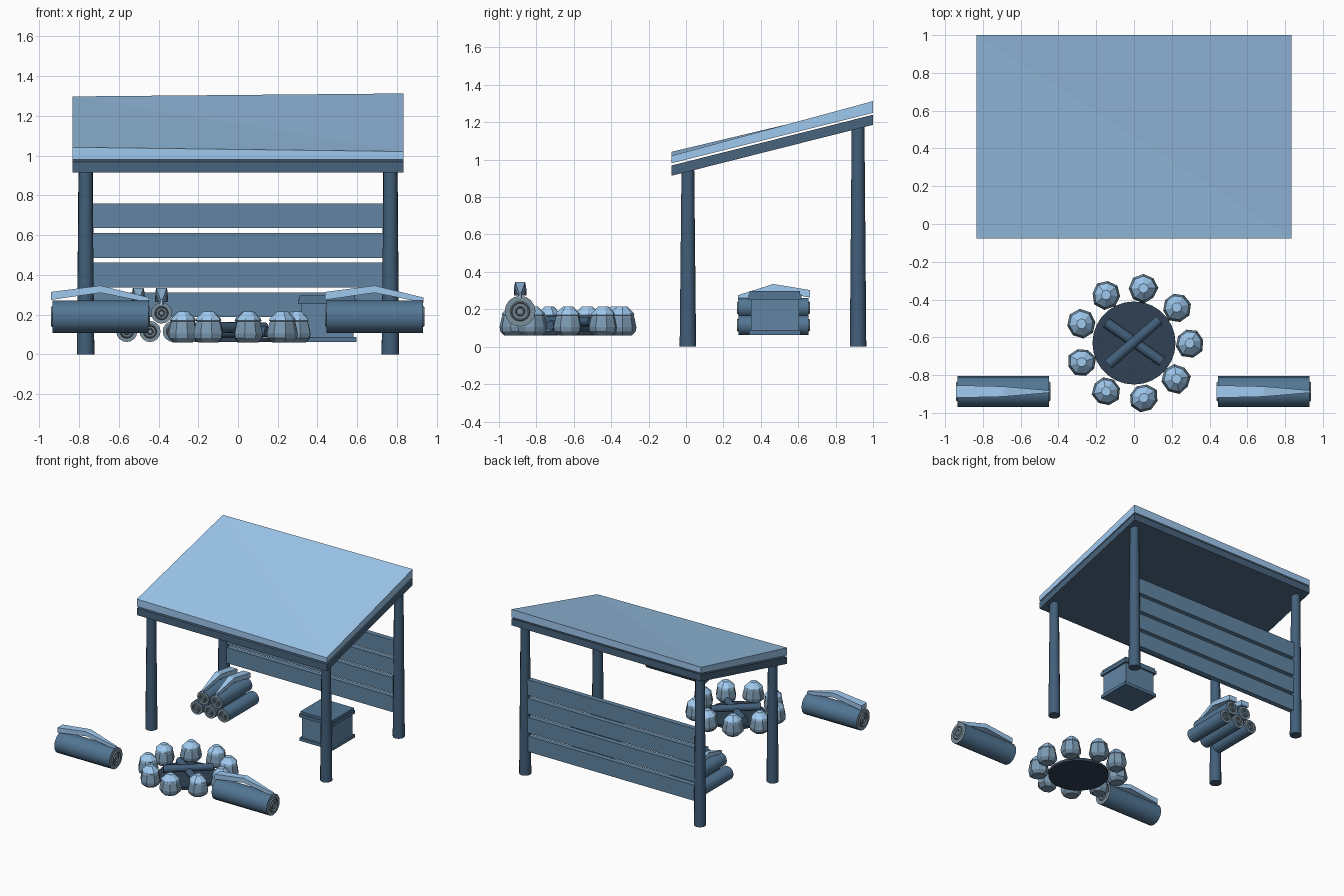
import bpy, bmesh, math, random
from mathutils import Matrix, Vector

if "Cube" in bpy.data.objects:
    bpy.data.objects.remove(bpy.data.objects["Cube"])

random.seed(4)


def material(name, r, g, b):
    m = bpy.data.materials.new(name)
    m.diffuse_color = (r, g, b, 1)
    m.use_nodes = True
    m.node_tree.nodes["Principled BSDF"].inputs["Base Color"].default_value = m.diffuse_color
    return m


SNOW = material("snow", 0.35, 0.59, 0.87)
WOOD = material("dark_wood", 0.055, 0.115, 0.195)
BEAM = material("beam_wood", 0.065, 0.125, 0.2)
PLANK = material("plank_wood", 0.12, 0.235, 0.365)
LOG = material("log_side", 0.085, 0.18, 0.295)
END = material("log_end", 0.2, 0.28, 0.34)
STONE = material("stone", 0.2, 0.32, 0.44)
ASH = material("ash", 0.03, 0.053, 0.088)


def finish(name, bm, mat, smooth=False, matrix=None):
    if matrix is not None:
        bm.transform(matrix)
    bmesh.ops.recalc_face_normals(bm, faces=bm.faces)
    me = bpy.data.meshes.new(name)
    bm.to_mesh(me)
    bm.free()
    me.materials.append(mat)
    ob = bpy.data.objects.new(name, me)
    bpy.context.collection.objects.link(ob)
    if smooth:
        bpy.ops.object.select_all(action='DESELECT')
        bpy.context.view_layer.objects.active = ob
        ob.select_set(True)
        bpy.ops.object.shade_smooth_by_angle(angle=math.radians(40))
    return ob


def loft(name, rings, mat, smooth=False, matrix=None, fold=None):
    """Skin a list of equally sized point rings and cap both ends."""
    bm = bmesh.new()
    loops = [[bm.verts.new(p) for p in ring] for ring in rings]
    n = len(loops[0])
    for a, b in zip(loops, loops[1:]):
        for i in range(n):
            j = (i + 1) % n
            bm.faces.new((a[i], a[j], b[j], b[i]))
    bm.faces.new(loops[0][::-1])
    bm.faces.new(loops[-1])
    if fold:  # crease the last cap between two of its corners
        bmesh.ops.connect_verts(bm, verts=[loops[-1][i] for i in fold])
    return finish(name, bm, mat, smooth, matrix)


def lathe(name, profile, sides, mat, smooth=False, matrix=None, wobble=None):
    """Turn (radius, height) pairs around z, optionally with uneven spokes."""
    wob = wobble or [1] * sides
    rings = [[(r * wob[i] * math.cos(math.tau * i / sides),
               r * wob[i] * math.sin(math.tau * i / sides), z)
              for i in range(sides)] for r, z in profile]
    return loft(name, rings, mat, smooth, matrix)


def box(name, lo, hi, mat):
    return loft(name, [[(lo[0], lo[1], z), (hi[0], lo[1], z),
                        (hi[0], hi[1], z), (lo[0], hi[1], z)] for z in (lo[2], hi[2])], mat)


def log(name, centre, length, r, turn=0.0, snow=True):
    """Log along local x with raised growth rings and a strip of snow on top."""
    h, s = length / 2, 0.008
    half = [(r * 0.2, h - s), (r * 0.27, h), (r * 0.34, h - s),
            (r * 0.5, h - s), (r * 0.58, h), (r * 0.66, h - s), (r, h - s)]
    profile = [(a, -z) for a, z in half] + half[::-1]
    spin = Matrix.Rotation(turn, 4, 'Z')
    place = Matrix.Translation(centre) @ spin
    ob = lathe(name, profile, 16, LOG, True, place @ Matrix.Rotation(math.pi / 2, 4, 'Y'))
    ob.data.materials.append(END)
    axis = spin @ Vector((1, 0, 0))
    for p in ob.data.polygons:
        p.material_index = int(abs(p.normal.dot(axis)) > 0.3)
    if snow:
        stations = [(-h, 0.033, 0.002, 0.042), (0, 0.027, 0.038, 0.074),
                    (h - 0.005, 0.006, -0.012, 0.014)]
        loft(name + "_snow", [[(x, -w, r + b), (x, w, r + b), (x, w, r + t), (x, -w, r + t)]
                              for x, w, b, t in stations], SNOW, matrix=place)


# Roof: warped snow sheet over a supporting slab
def sloped_slab(name, x, bottom, tops, mat):
    y0, y1 = -0.077, 1.0
    xy = [(-x, y0), (x, y0), (x, y1), (-x, y1)]
    loft(name, [[(*p, z) for p, z in zip(xy, bottom)],
                [(*p, z) for p, z in zip(xy, tops)]], mat, fold=(1, 3))


sloped_slab("roof_snow", 0.833, (0.981, 0.981, 1.25, 1.25), (1.042, 1.021, 1.313, 1.298), SNOW)
sloped_slab("roof_slab", 0.833, (0.914, 0.914, 1.186, 1.186), (0.969, 0.969, 1.24, 1.24), BEAM)

# Posts
for side, sx in (("left", -1), ("right", 1)):
    for end, y, top in (("front", 0.01, 0.95), ("back", 0.92, 1.19)):
        lathe(f"{end}_{side}_post", [(0.044, 0), (0.034, top)], 12, WOOD, True,
              Matrix.Translation((sx * 0.767, y, 0)))

# Back wall boards
for i in range(4):
    z = 0.188 + 0.149 * i
    box(f"wall_board_{i + 1}", (-0.75, 0.9, z), (0.75, 0.94, z + 0.124), PLANK)

# Log seats
for side, x in (("left", -0.692), ("right", 0.688)):
    log(f"{side}_log_seat", (x, -0.887, 0.19), 0.5, 0.082)

# Firewood stack
for i, (x, z) in enumerate([(-0.56, 0.115), (-0.443, 0.115), (-0.326, 0.115),
                            (-0.502, 0.208), (-0.385, 0.208)]):
    log(f"firewood_{i + 1}", (x, 0.467, z), 0.39, 0.053, -math.pi / 2, snow=i > 2)

# Storage crate
for name, half_x, half_y, z0, z1 in (("crate_base", 0.147, 0.137, 0.063, 0.088),
                                     ("crate_body", 0.132, 0.128, 0.085, 0.26),
                                     ("crate_lid_rim", 0.147, 0.142, 0.253, 0.278),
                                     ("crate_lid", 0.14, 0.135, 0.278, 0.297)):
    box(name, (0.45 - half_x, 0.475 - half_y, z0), (0.45 + half_x, 0.475 + half_y, z1),
        PLANK if name == "crate_body" else LOG)

# Fire pit: ash bed, ring of snow-capped stones, crossed sticks
cx, cy = 0.0, -0.63
lathe("ash_bed", [(0.22, 0.063), (0.22, 0.085)], 28, ASH, True, Matrix.Translation((cx, cy, 0)))
stone = [(0.05, 0), (0.073, 0.022), (0.077, 0.045), (0.066, 0.098), (0.055, 0.115)]
cap = [(0.055, 0.103), (0.066, 0.11), (0.063, 0.121), (0.026, 0.157)]
for i in range(9):
    a = math.tau * i / 9
    at = Vector((cx + 0.295 * math.cos(a), cy + 0.295 * math.sin(a), 0.059))
    m = Matrix.Translation(at) @ Matrix.Rotation(random.uniform(0, 1), 4, 'Z')
    wob = [random.uniform(0.92, 1.07) for _ in range(8)]
    lathe(f"fire_stone_{i + 1}", stone, 8, STONE, False, m, wob)
    lathe(f"stone_snow_{i + 1}", cap, 8, SNOW, False, m, wob)
for i, (ang, z) in enumerate(((-35, 0.113), (41, 0.135))):
    lathe(f"fire_stick_{i + 1}", [(0.029, -0.18), (0.026, 0.18)], 12, WOOD, True,
          Matrix.Translation((cx, cy + 0.005, z)) @ Matrix.Rotation(math.radians(ang), 4, 'Z')
          @ Matrix.Rotation(math.pi / 2, 4, 'Y'))
